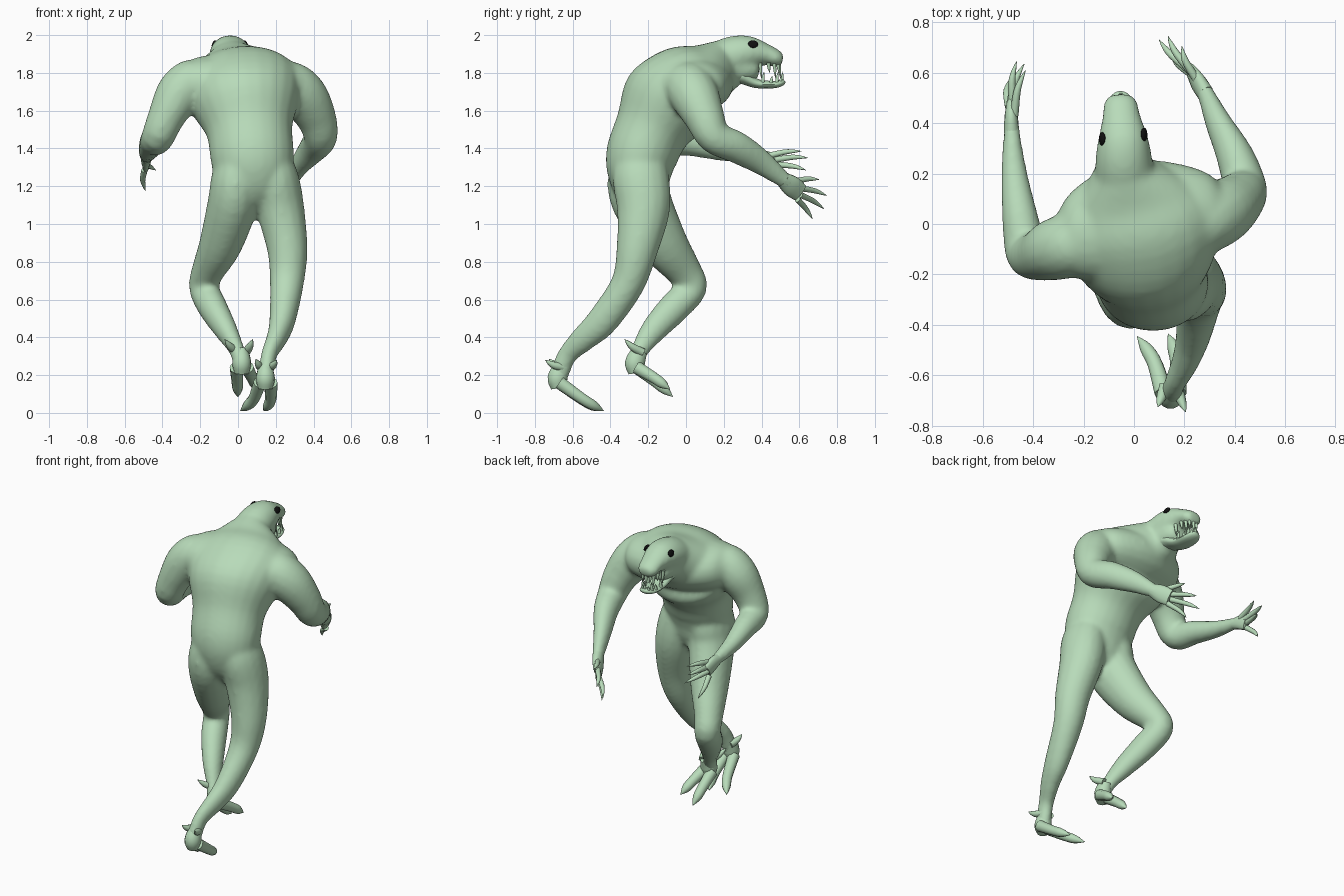
import bpy, bmesh, math
from mathutils import Vector


def material(name, rgb):
    m = bpy.data.materials.new(name)
    m.diffuse_color = (*rgb, 1)
    return m


GREEN = material("pale green skin", (0.48, 0.71, 0.49))
BLACK = material("black eye", (0.005, 0.005, 0.005))


def spline(pts, steps):
    # Catmull-Rom through (x, y, z, half width, half depth) stations
    p = [Vector(q if len(q) == 5 else (*q, q[3])) for q in pts]
    p = [2 * p[0] - p[1]] + p + [2 * p[-1] - p[-2]]
    out = []
    for i in range(1, len(p) - 2):
        a, b, c, d = p[i - 1:i + 3]
        for s in range(steps):
            t = s / steps
            out.append(0.5 * (2 * b + (c - a) * t + (2 * a - 5 * b + 4 * c - d) * t * t
                              + (3 * b - a - 3 * c + d) * t ** 3))
    return out + [p[-2]]


def tube(bm, pts, sides=16, steps=4, axis=(1, 0, 0)):
    # closed tube with oval sections square to its path
    st = spline(pts, steps)
    pos = [Vector(s[:3]) for s in st]
    rings = []
    for i, s in enumerate(st):
        t = (pos[min(i + 1, len(st) - 1)] - pos[max(i - 1, 0)]).normalized()
        side = Vector(axis)
        side = (side - t * side.dot(t)).normalized()
        up = side.cross(t)
        a, b = max(s[3], 0.001), max(s[4], 0.001)
        ring = []
        for k in range(sides):
            w = 2 * math.pi * k / sides
            ring.append(bm.verts.new(pos[i] + side * a * math.cos(w) + up * b * math.sin(w)))
        rings.append(ring)
    for r, q in zip(rings, rings[1:]):
        for k in range(sides):
            n = (k + 1) % sides
            bm.faces.new((r[k], r[n], q[n], q[k]))
    bm.faces.new(rings[0][::-1])
    bm.faces.new(rings[-1])


def finish(name, bm, mat=GREEN, angle=60):
    bmesh.ops.recalc_face_normals(bm, faces=bm.faces)
    me = bpy.data.meshes.new(name)
    bm.to_mesh(me)
    bm.free()
    me.materials.append(mat)
    ob = bpy.data.objects.new(name, me)
    bpy.context.collection.objects.link(ob)
    bpy.context.view_layer.objects.active = ob
    ob.select_set(True)
    bpy.ops.object.shade_smooth_by_angle(angle=math.radians(angle))
    ob.select_set(False)
    return ob


# body: hunched torso, head, limbs, fused into one skin
bm = bmesh.new()
tube(bm, [(.09, -.21, 1.08, .09, .08), (.085, -.225, 1.15, .16, .13), (.08, -.242, 1.25, .205, .168),
          (.075, -.235, 1.36, .222, .19), (.06, -.18, 1.50, .23, .20), (.04, -.10, 1.64, .29, .25),
          (.02, -.01, 1.74, .31, .215), (-.01, .10, 1.795, .25, .16), (-.04, .22, 1.845, .125, .135),
          (-.04, .27, 1.86, .085, .10)], 24)
# shoulder girdle across the upper back
tube(bm, [(-.315, -.09, 1.765, .09, .09), (-.23, -.07, 1.75, .165, .132), (-.10, -.02, 1.745, .22, .155),
          (.05, .02, 1.745, .235, .165), (.22, .03, 1.735, .20, .145), (.32, .02, 1.73, .145, .115),
          (.36, .02, 1.725, .08, .08)], 20, 4, (0, 1, 0))
# skull and upper snout
tube(bm, [(-.03, .12, 1.84, .12, .10), (-.04, .24, 1.885, .115, .108), (-.043, .33, 1.907, .102, .092),
          (-.05, .42, 1.898, .078, .058), (-.053, .48, 1.875, .068, .047), (-.054, .512, 1.866, .047, .032)], 20)
# cheeks at the mouth corners
tube(bm, [(-.04, .18, 1.82, .11, .10), (-.043, .28, 1.825, .098, .085), (-.045, .35, 1.82, .08, .068),
          (-.045, .385, 1.82, .06, .045)], 18)
# right arm
tube(bm, [(.20, -.02, 1.75, .09), (.27, .01, 1.735, .13), (.35, .05, 1.67, .13), (.415, .10, 1.56, .107),
          (.437, .15, 1.46, .09), (.40, .27, 1.405, .075, .085), (.335, .40, 1.325, .053, .068),
          (.285, .515, 1.235, .035, .045), (.265, .55, 1.21, .035, .045)])
# left arm
tube(bm, [(-.16, -.06, 1.76, .09), (-.23, -.08, 1.755, .125), (-.31, -.10, 1.69, .125),
          (-.378, -.125, 1.57, .10), (-.425, -.11, 1.46, .088), (-.452, .03, 1.43, .072),
          (-.475, .20, 1.385, .053), (-.485, .37, 1.355, .033, .037), (-.486, .41, 1.348, .032, .038)])
# right leg, stretched back
tube(bm, [(.17, -.24, 1.38, .09, .12), (.195, -.24, 1.25, .125, .15), (.225, -.225, 1.08, .127, .142),
          (.262, -.26, .86, .107, .11), (.258, -.31, .68, .09, .09), (.235, -.44, .49, .07, .084),
          (.205, -.54, .395, .055, .07), (.165, -.625, .31, .043, .054), (.15, -.665, .22, .042, .052),
          (.148, -.675, .165, .036, .046)])
# left leg, knee bent
tube(bm, [(.01, -.25, 1.38, .10, .13), (-.01, -.25, 1.25, .13, .165), (-.025, -.235, 1.12, .135, .16),
          (-.09, -.12, .90, .115, .13), (-.16, -.01, .75, .087, .095), (-.18, .032, .66, .08, .08),
          (-.135, -.06, .56, .078, .084), (-.065, -.17, .44, .062, .07), (-.01, -.24, .34, .043, .05),
          (.015, -.275, .265, .042, .046), (.02, -.275, .23, .036, .04)])
body = finish("body", bm)
rm = body.modifiers.new("fuse", "REMESH")
rm.mode = 'VOXEL'
rm.voxel_size = 0.013
rm.use_smooth_shade = True
sm = body.modifiers.new("soften", "SMOOTH")
sm.factor = 0.5
sm.iterations = 14

# open lower jaw
bm = bmesh.new()
tube(bm, [(-.04, .20, 1.80, .09, .07), (-.043, .29, 1.785, .08, .045), (-.048, .37, 1.745, .064, .026),
          (-.052, .46, 1.738, .055, .02), (-.053, .505, 1.748, .04, .018), (-.053, .522, 1.758, .018, .009)], 14)
finish("lower_jaw", bm)

# teeth set along both jaw rims
bm = bmesh.new()
for z, half, tip, sign in ((1.845, .054, .492, -1), (1.75, .046, .505, 1)):
    for k in range(9):
        u = k / 4 - 1
        x = -.053 + half * math.copysign(abs(u) ** .5, u)
        y = tip - .10 * u * u
        long = (.045 if k % 2 else .075) * (1 if sign < 0 else .75)
        tube(bm, [(x, y, z - sign * .008, .012), (x, y + .004, z + sign * long * .5, .008),
                  (x, y + .008, z + sign * long, .001)], 6, 2)
finish("teeth", bm)

# eyes
for side, y in ((-1, .337), (1, .355)):
    bm = bmesh.new()
    bmesh.ops.create_uvsphere(bm, u_segments=16, v_segments=10, radius=1)
    for v in bm.verts:
        v.co = Vector((-.043 + side * (.083 - .0054 * v.co.z) + v.co.x * .012,
                       y + v.co.y * .027, 1.952 + v.co.z * .02))
    finish("eye_left" if side < 0 else "eye_right", bm, BLACK)


def digit(bm, a, b, r, bend=(0, 0, 0), blunt=.55):
    # clawed digit from knuckle a to sharp tip b
    a, b = Vector(a), Vector(b)
    m = a.lerp(b, .5) + Vector(bend)
    n = a.lerp(b, .78) + Vector(bend) * .7
    tube(bm, [(*a, r), (*m, r * .85), (*n, r * blunt), (*b, .001)], 10, 3)


# hands: flat palm and four clawed fingers
HANDS = {
    "right_hand": ([(.285, .515, 1.235, .033, .042), (.255, .56, 1.20, .03, .056), (.225, .605, 1.165, .018, .05)],
                   [((.25, .57, 1.225), (.19, .705, 1.235)), ((.23, .60, 1.19), (.135, .745, 1.15)),
                    ((.225, .605, 1.155), (.10, .73, 1.08)), ((.235, .59, 1.13), (.15, .67, 1.027))]),
    "left_hand": ([(-.485, .36, 1.355, .03, .034), (-.487, .42, 1.342, .027, .047), (-.488, .475, 1.315, .018, .047)],
                  [((-.475, .43, 1.36), (-.43, .61, 1.385)), ((-.48, .47, 1.34), (-.465, .645, 1.35)),
                   ((-.49, .475, 1.315), (-.435, .635, 1.285)), ((-.495, .465, 1.285), (-.49, .575, 1.175))]),
}
for name, (palm, fingers) in HANDS.items():
    bm = bmesh.new()
    tube(bm, palm, 14)
    for a, b in fingers:
        digit(bm, a, b, .017, (-.012, 0, .008))
    finish(name, bm)

# feet: heel, two long toes and two rear spurs
FEET = {
    "right_foot": ((.145, -.685, .17), [(.012, -.445, .01), (.135, -.435, .01)],
                   [(.095, -.725, .285), (.205, -.745, .28)], (.02, 0, -.008)),
    "left_foot": ((.02, -.275, .25), [(.0, -.07, .085), (.10, -.085, .125)],
                  [(-.07, -.325, .39), (.078, -.325, .39)], (.0, 0, .005)),
}
for name, (heel, toes, spurs, bend) in FEET.items():
    bm = bmesh.new()
    x, y, z = heel
    tube(bm, [(x, y + .03, z + .08, .036, .042), (x, y + .005, z + .015, .05, .054), (x, y + .01, z - .04, .04, .04)], 14)
    for i, tip in enumerate(toes):
        digit(bm, (x + (.028 if i else -.028), y + .015, z - .01), tip, .036, bend, .72)
    for i, tip in enumerate(spurs):
        digit(bm, (x + (.02 if i else -.02), y + .045, z + .07), tip, .024, (0, 0, -.01))
    finish(name, bm)
